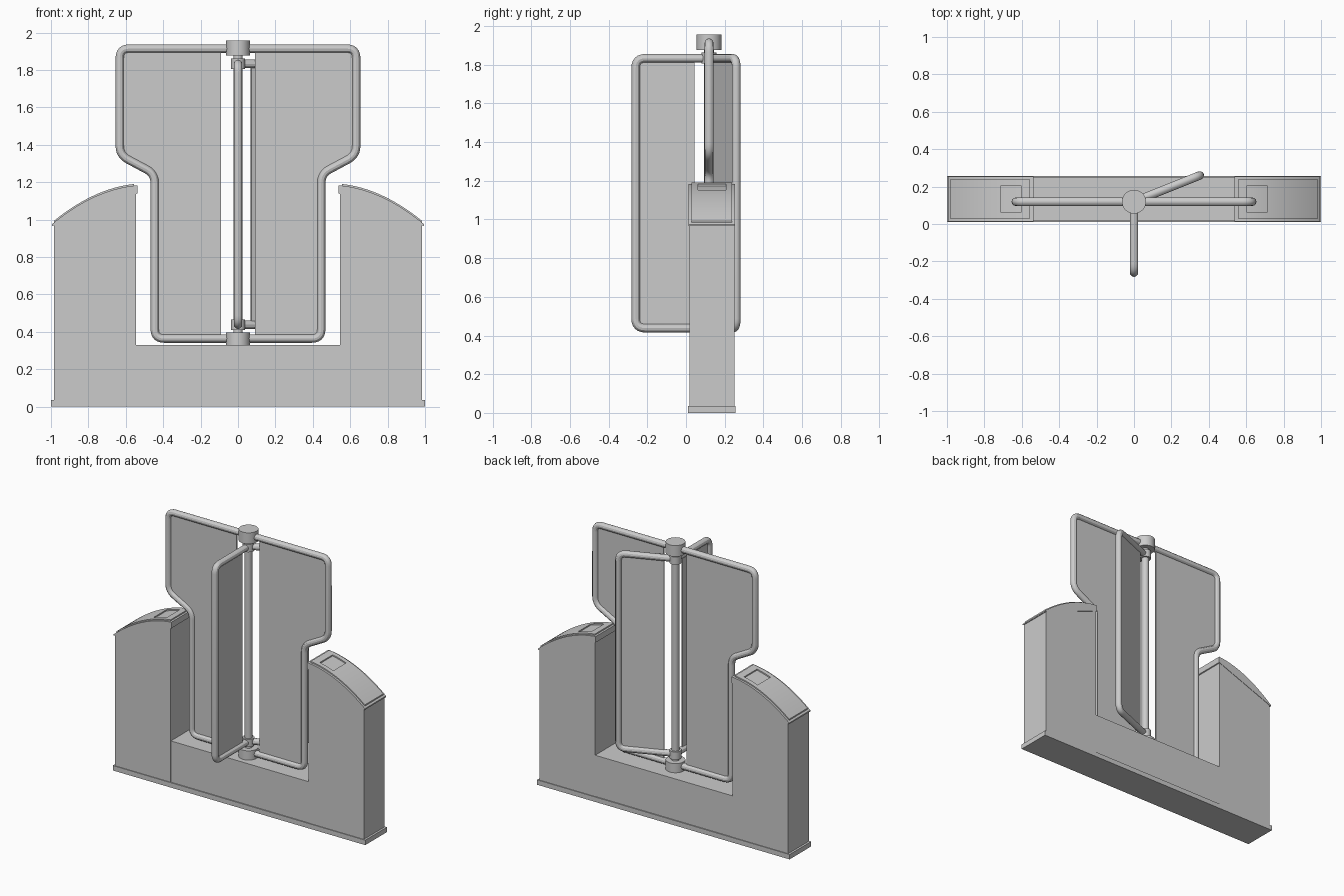
import bpy, bmesh, math
from mathutils import Vector

cube = bpy.data.objects.get("Cube")
if cube:
    bpy.data.objects.remove(cube, do_unlink=True)

BODY_Y, POLE_Y = 0.134, 0.119
TUBE = 0.0225


def link(name, data, loc, turn=0):
    obj = bpy.data.objects.new(name, data)
    bpy.context.collection.objects.link(obj)
    obj.location = loc
    obj.rotation_euler.z = turn
    return obj


def smooth(obj):
    bpy.ops.object.select_all(action='DESELECT')
    obj.select_set(True)
    bpy.context.view_layer.objects.active = obj
    bpy.ops.object.shade_smooth_by_angle(angle=math.radians(30))


def prism(name, profile, depth, y, turn=0):
    """Upright (x, z) profile extruded through depth, then turned about z."""
    bm = bmesh.new()
    face = bm.faces.new([bm.verts.new((u, -depth / 2, z)) for u, z in profile])
    out = bmesh.ops.extrude_face_region(bm, geom=[face])
    moved = [v for v in out["geom"] if isinstance(v, bmesh.types.BMVert)]
    bmesh.ops.translate(bm, verts=moved, vec=(0, depth, 0))
    bmesh.ops.recalc_face_normals(bm, faces=bm.faces)
    mesh = bpy.data.meshes.new(name)
    bm.to_mesh(mesh)
    bm.free()
    return link(name, mesh, (0, y, 0), turn)


def box(name, x0, x1, z0, z1, depth, y, turn=0):
    return prism(name, [(x0, z0), (x1, z0), (x1, z1), (x0, z1)], depth, y, turn)


def cylinder(name, radius, z0, z1):
    bpy.ops.mesh.primitive_cylinder_add(vertices=40, radius=radius, depth=z1 - z0,
                                        location=(0, POLE_Y, (z0 + z1) / 2))
    obj = bpy.context.object
    obj.name = name
    smooth(obj)


def rounded(path, radius=0.05, steps=6):
    """Replace the inner corners of a path with smooth bends."""
    pts = [Vector(p) for p in path]
    out = [pts[0]]
    for a, b, c in zip(pts, pts[1:], pts[2:]):
        p, q = b + (a - b).normalized() * radius, b + (c - b).normalized() * radius
        for i in range(steps + 1):
            t = i / steps
            out.append(p * (1 - t) ** 2 + b * 2 * t * (1 - t) + q * t * t)
    return out + [pts[-1]]


def wing(name, path, gap, turn):
    """Bent tube frame with a thin infill panel, hung on the pole."""
    bend = rounded(path)
    curve = bpy.data.curves.new(name + "_frame", 'CURVE')
    curve.dimensions = '3D'
    curve.bevel_depth = TUBE
    curve.bevel_resolution = 4
    spline = curve.splines.new('POLY')
    spline.points.add(len(bend) - 1)
    for point, p in zip(spline.points, bend):
        point.co = (p.x, 0, p.y, 1)
    frame = link(name + "_frame", curve, (0, POLE_Y, 0), turn)
    bpy.ops.object.select_all(action='DESELECT')
    frame.select_set(True)
    bpy.context.view_layer.objects.active = frame
    bpy.ops.object.convert(target='MESH')
    smooth(bpy.context.object)
    outline = [(gap, path[0][1])] + [tuple(p) for p in bend[1:-1]] + [(gap, path[-1][1])]
    prism(name + "_panel", outline, 0.01, POLE_Y, turn)


def lid_arc(x0, x1, drop, steps=20):
    """Gently bulging slope that falls away from the passage."""
    pts = []
    for i in range(steps + 1):
        x = x0 + (x1 - x0) * i / steps
        t = (x - 0.54) / 0.455
        pts.append((x, 1.192 - 0.208 * t + 0.17 * t * (1 - t) - drop))
    return pts


# Plinth and low bridge
box("plinth", -1, 1, 0, 0.035, 0.245, BODY_Y)
box("bridge", -0.56, 0.56, 0.03, 0.33, 0.23, BODY_Y)

# End cabinets with sloping lids and reader recesses
for side, turn in (("left", 0), ("right", math.pi)):
    prism(side + "_cabinet", [(0.545, 0.03), (0.985, 0.03), (0.985, 0.973), (0.545, 1.143)],
          0.234, BODY_Y, turn)
    smooth(prism(side + "_lid", [(0.995, 0.966), (0.538, 1.14)] + lid_arc(0.538, 0.995, 0.009),
                 0.24, BODY_Y, turn))
    crown = prism(side + "_lid_crown",
                  [(0.984, 0.975), (0.555, 1.16)] + lid_arc(0.555, 0.984, 0), 0.21, BODY_Y, turn)
    cutter = box("recess_cutter", 0.605, 0.712, 1, 1.4, 0.145, BODY_Y, turn)
    cutter.hide_render = True
    cut = crown.modifiers.new("recess", 'BOOLEAN')
    cut.object = cutter
    cut.solver = 'EXACT'
    bpy.context.view_layer.objects.active = crown
    bpy.ops.object.modifier_apply(modifier=cut.name)
    bpy.data.objects.remove(cutter, do_unlink=True)
    smooth(crown)

# Central pole with end caps and collars
cylinder("pole", 0.025, 0.32, 1.92)
cylinder("top_cap", 0.064, 1.877, 1.957)
cylinder("bottom_cap", 0.064, 0.326, 0.396)
cylinder("top_collar", 0.038, 1.806, 1.862)
cylinder("bottom_collar", 0.038, 0.41, 0.466)

# Fixed wings across the passage, shouldered over the cabinets
tall = [(0, 1.914), (0.632, 1.914), (0.632, 1.345), (0.445, 1.245), (0.445, 0.364), (0, 0.364)]
wing("left_wing", tall, 0.09, 0)
wing("right_wing", tall, 0.09, math.pi)

# Turning wings
short = [(0, 1.833), (0.379, 1.833), (0.379, 0.438), (0, 0.438)]
wing("front_gate", short, 0.075, math.radians(-90))
wing("back_gate", short, 0.075, math.radians(21.8))
